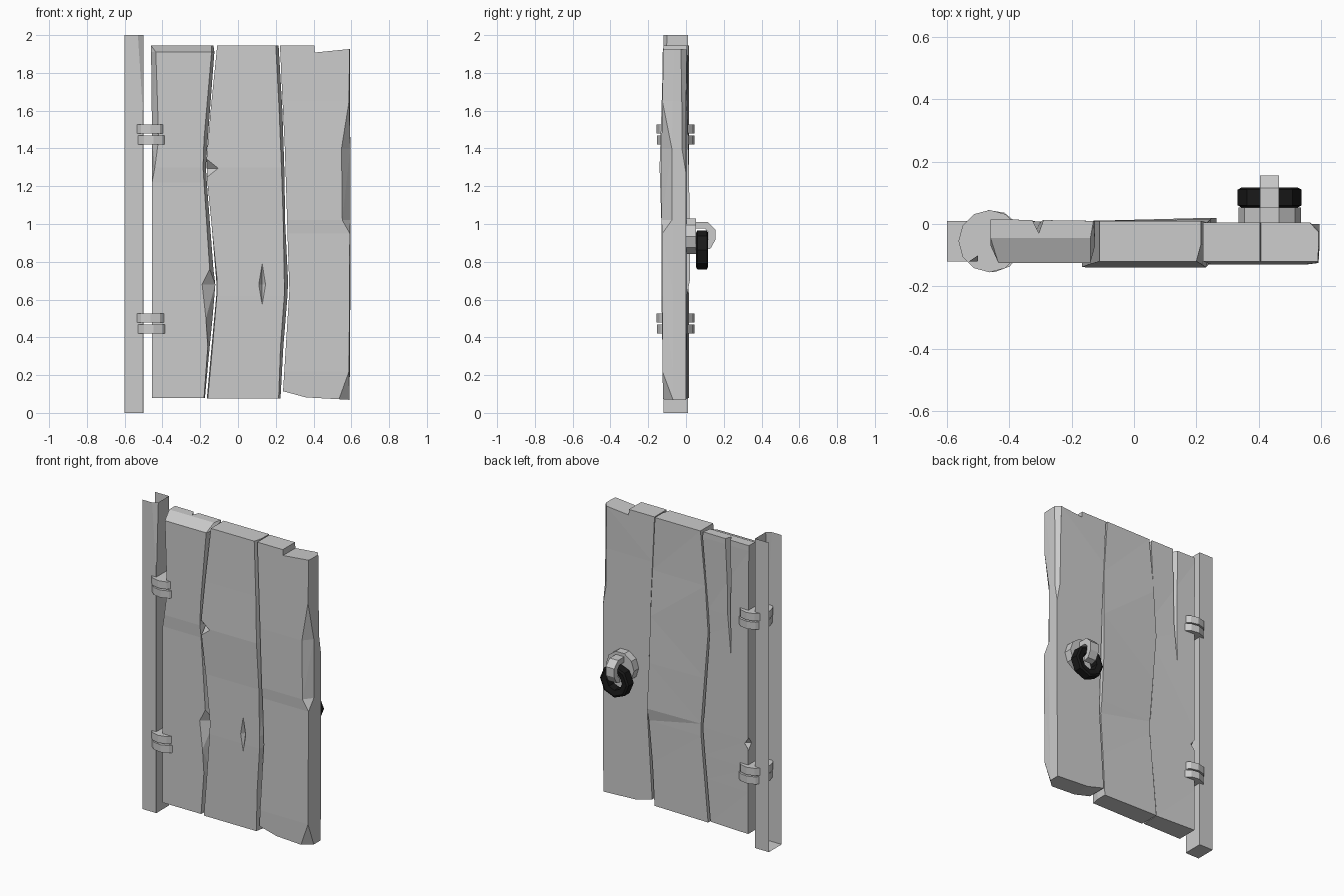
import bpy
import bmesh
from math import cos, sin, pi
from mathutils import Matrix

if "Cube" in bpy.data.objects:
    bpy.data.objects.remove(bpy.data.objects["Cube"])


def material(name, level):
    mat = bpy.data.materials.new(name)
    mat.use_nodes = True
    colour = (level, level, level, 1)
    mat.diffuse_color = colour
    mat.node_tree.nodes["Principled BSDF"].inputs["Base Color"].default_value = colour
    return mat


grey = material("plain grey", .6)
black = material("iron black", .01)


def finish(name, bm, mat):
    bmesh.ops.recalc_face_normals(bm, faces=bm.faces)
    mesh = bpy.data.meshes.new(name)
    bm.to_mesh(mesh)
    bm.free()
    mesh.materials.append(mat)
    obj = bpy.data.objects.new(name, mesh)
    bpy.context.collection.objects.link(obj)
    return obj


def loft(name, rings, mat=grey, closed=False, open_faces=None):
    """Skin a run of equal-length point rings; cap the ends or close the loop."""
    bm = bmesh.new()
    loops = [[bm.verts.new(p) for p in ring] for ring in rings]
    pairs = list(zip(loops, loops[1:]))
    if closed:
        pairs.append((loops[-1], loops[0]))
    else:
        bm.faces.new(loops[0])
        bm.faces.new(loops[-1])
    for low, high in pairs:
        n = len(low)
        for i in range(n):
            j = (i + 1) % n
            bm.faces.new((low[i], low[j], high[j], high[i]))
    bmesh.ops.recalc_face_normals(bm, faces=bm.faces)
    if open_faces:
        gone = [f for f in bm.faces if open_faces(f.normal)]
        bmesh.ops.delete(bm, geom=gone, context="FACES")
    bmesh.ops.triangulate(bm, faces=[f for f in bm.faces if len(f.verts) == 4])
    return finish(name, bm, mat)


def disc(name, centre, radius, depth, sides, turn=0, along_y=False):
    x, y, z = centre
    rings = []
    for d in (-depth / 2, depth / 2):
        ring = []
        for i in range(sides):
            a = turn + 2 * pi * i / sides
            u, v = radius * cos(a), radius * sin(a)
            ring.append((x + u, y + d, z + v) if along_y else (x + u, y + v, z + d))
        rings.append(ring)
    return loft(name, rings)


def cut(obj, cutter):
    mod = obj.modifiers.new("cut", "BOOLEAN")
    mod.operation = "DIFFERENCE"
    mod.solver = "EXACT"
    mod.object = cutter
    bpy.context.view_layer.objects.active = obj
    bpy.ops.object.modifier_apply(modifier=mod.name)
    bpy.data.objects.remove(cutter)


def gouge(obj, centre, size):
    """Chip out an eight-faced diamond."""
    bm = bmesh.new()
    bmesh.ops.create_uvsphere(bm, u_segments=4, v_segments=2, radius=1)
    bm.transform(Matrix.Translation(centre) @ Matrix.Diagonal((*size, 1)))
    cut(obj, finish("cutter", bm, grey))


def slab_cut(obj, outline):
    """Saw away an outline drawn on the front of a board."""
    cut(obj, loft("cutter", [[(x, y, z) for x, z in outline] for y in (-.3, .3)]))


def board(name, rows, back_left):
    """Rows: height, front left, front right, rear left, rear right, front y, rear right y."""
    rings = []
    for z, fl, fr, bl, br, front, rear in rows:
        mid = front + .055
        rings.append([(fl, front, z), (fr, front, z), (br, mid, z),
                      (br, rear, z), (bl, back_left, z), (bl, mid, z)])
    return loft(name, rings)


# Post: a sheet channel open on its outer side and at the top
loft("post", [[(-.6, .01, z), (-.6, -.12, z), (fx, -.12, z), (-.5, fy, z), (-.5, .01, z)]
              for z, fx, fy in ((0, -.502, -.118), (1.57, -.502, -.118), (2, -.53, -.1))],
     open_faces=lambda n: n.x < -.9 or n.z > .9)

# Hinge-side board
hinge_board = board("hinge_board", [
    (.08, -.455, -.18, -.455, -.175, -.12, 0),
    (.35, -.455, -.16, -.455, -.15, -.12, 0),
    (.5, -.455, -.17, -.455, -.135, -.12, 0),
    (.68, -.455, -.19, -.455, -.12, -.12, 0),
    (.76, -.455, -.15, -.455, -.13, -.12, 0),
    (1.22, -.455, -.18, -.455, -.165, -.12, 0),
    (1.3, -.44, -.185, -.455, -.17, -.125, 0),
    (1.45, -.42, -.18, -.455, -.16, -.125, 0),
    (1.91, -.435, -.14, -.46, -.125, -.125, .01),
    (1.945, -.46, -.14, -.46, -.13, -.045, .01)], .015)
cut(hinge_board, loft("cutter", [
    [(-.34, .04, 1.97), (-.28, .04, 1.97), (-.305, -.03, 1.97)],
    [(-.335, .04, 1.45), (-.29, .04, 1.45), (-.315, -.02, 1.45)],
    [(-.33, .04, 1.2), (-.325, .04, 1.2), (-.328, .005, 1.2)]]))
gouge(hinge_board, (-.455, .01, .66), (.03, .03, .04))

# Middle board
middle_board = board("middle_board", [
    (.075, -.16, .215, -.165, .225, -.12, 0),
    (.35, -.135, .225, -.14, .24, -.125, 0),
    (.62, -.112, .245, -.115, .262, -.13, .005),
    (.7, -.11, .245, -.115, .265, -.13, .02),
    (1, -.14, .24, -.14, .25, -.13, .02),
    (1.3, -.17, .23, -.165, .245, -.14, .015),
    (1.6, -.145, .218, -.145, .235, -.13, .005),
    (1.945, -.11, .2, -.11, .215, -.12, .01)], .01)
gouge(middle_board, (.128, -.13, .68), (.018, .025, .11))
gouge(middle_board, (-.165, -.14, 1.295), (.06, .045, .05))

# Latch-side board
latch_board = board("latch_board", [
    (.06, .235, .53, .235, .59, -.12, 0),
    (.22, .245, .588, .245, .592, -.125, 0),
    (.65, .272, .59, .272, .595, -.125, 0),
    (.95, .262, .592, .262, .595, -.125, 0),
    (1.02, .26, .552, .26, .595, -.13, 0),
    (1.4, .248, .548, .248, .595, -.13, 0),
    (1.65, .236, .588, .236, .592, -.125, 0),
    (1.945, .222, .59, .222, .592, -.12, .005)], .005)
slab_cut(latch_board, [(.4, 2), (.407, 1.908), (.65, 1.932), (.65, 2)])
slab_cut(latch_board, [(.2, 0), (.2, .125), (.36, .082), (.65, .066), (.65, 0)])
cut(latch_board, loft("cutter", [
    [(.565, .03, 1.97), (.565, .004, 1.97), (.6, -.035, 1.97), (.63, .03, 1.97)],
    [(.57, .03, 1.4), (.57, .002, 1.4), (.602, -.028, 1.4), (.63, .03, 1.4)],
    [(.6, .03, 1.18), (.6, .01, 1.18), (.61, 0, 1.18), (.63, .03, 1.18)]]))

# Hinges: a pair of stacked knuckles at two heights
for label, z in (("lower", .475), ("upper", 1.475)):
    disc(label + "_hinge_top", (-.463, -.055, z + .027), .1, .048, 12)
    disc(label + "_hinge_bottom", (-.457, -.055, z - .03), .1, .048, 12, .1)

# Door pull: round plate, hook and hanging ring
disc("pull_plate", (.435, .025, .935), .1, .055, 10, along_y=True)
hook = [(.04, 1.01), (.115, 1.01), (.155, .97), (.155, .915), (.13, .87), (.095, .86),
        (.095, .893), (.115, .905), (.12, .93), (.12, .955), (.1, .975), (.04, .975)]
loft("pull_hook", [[(x, y, z) for y, z in hook] for x in (.405, .465)])
ring = []
for i in range(8):
    a = pi / 4 * i
    ring.append([(.435 + r * cos(a), y, .863 + r * sin(a))
                 for r, y in ((.103, .06), (.103, .11), (.09, .117), (.055, .112),
                              (.055, .058), (.09, .053))])
loft("pull_ring", ring, black, closed=True)
